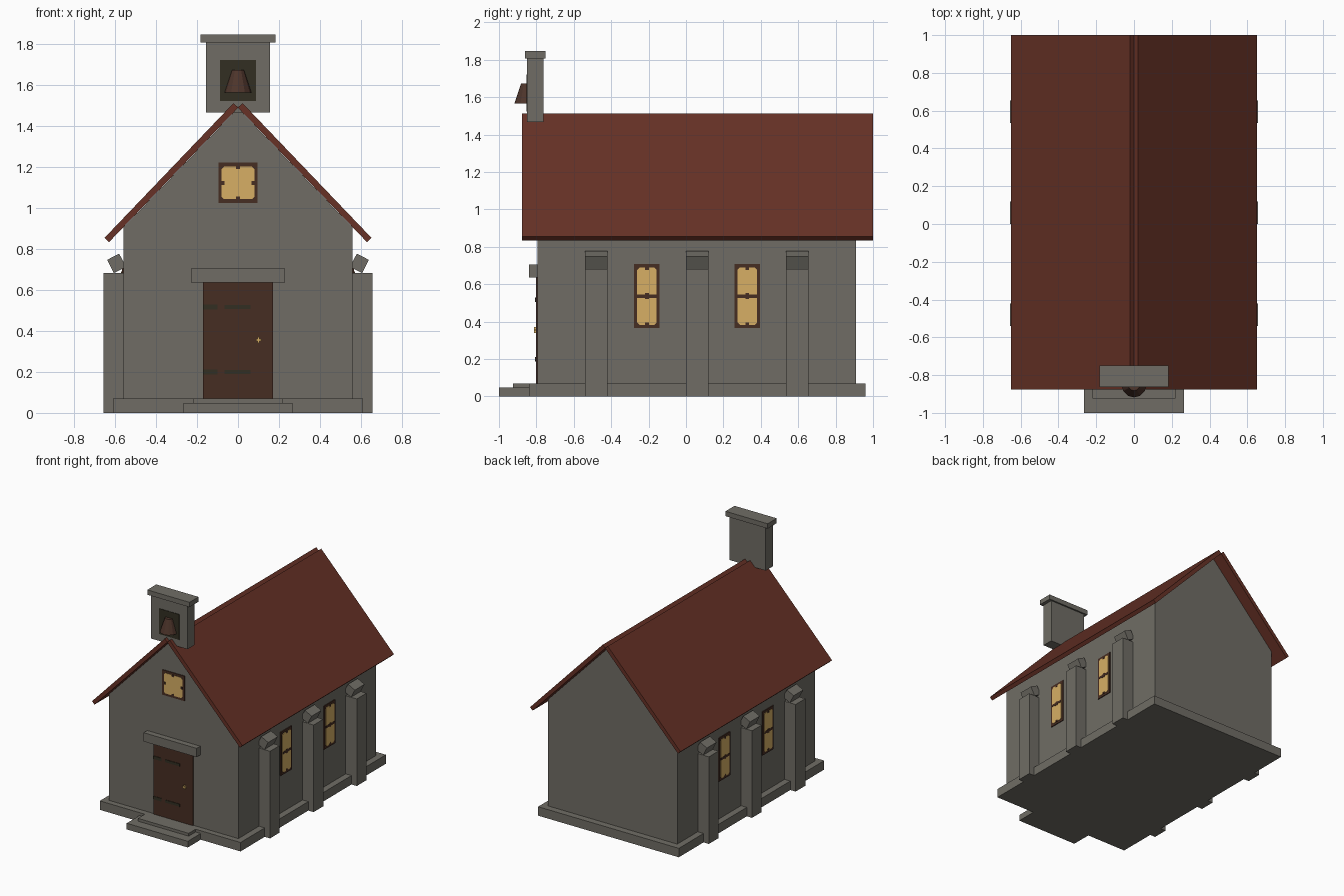
import bpy, bmesh, math

if "Cube" in bpy.data.objects:
    bpy.data.objects.remove(bpy.data.objects["Cube"])


def material(name, rgb):
    m = bpy.data.materials.new(name)
    m.diffuse_color = (*rgb, 1)
    m.use_nodes = True
    m.node_tree.nodes["Principled BSDF"].inputs["Base Color"].default_value = m.diffuse_color
    return m


STONE = material("grey stone", (0.16, 0.152, 0.13))
ROOF = material("red brown tile", (0.135, 0.031, 0.019))
WOOD = material("dark wood", (0.062, 0.026, 0.016))
GLASS = material("warm glass", (0.68, 0.43, 0.13))
IRON = material("dark iron", (0.032, 0.028, 0.016))
BELL = material("dark bronze", (0.075, 0.035, 0.024))


def finish(name, bm, mat):
    bmesh.ops.recalc_face_normals(bm, faces=bm.faces)
    me = bpy.data.meshes.new(name)
    bm.to_mesh(me)
    bm.free()
    me.materials.append(mat)
    ob = bpy.data.objects.new(name, me)
    bpy.context.collection.objects.link(ob)
    return ob


def prism(name, pts, a, b, mat, to3d=lambda u, v, d: (u, d, v)):
    """Extrude a 2D profile between depths a and b (default: xz profile along y)."""
    bm = bmesh.new()
    lo = [bm.verts.new(to3d(u, v, a)) for u, v in pts]
    hi = [bm.verts.new(to3d(u, v, b)) for u, v in pts]
    bm.faces.new(lo)
    bm.faces.new(hi)
    n = len(pts)
    for i in range(n):
        j = (i + 1) % n
        bm.faces.new((lo[i], lo[j], hi[j], hi[i]))
    return finish(name, bm, mat)


def rect(u0, u1, v0, v1):
    return [(u0, v0), (u1, v0), (u1, v1), (u0, v1)]


def box(name, x, y, z, mat):
    return prism(name, rect(*x, *z), *y, mat)


# Plinth and entrance steps
box("plinth", (-.61, .61), (-.84, .96), (0, .07), STONE)
box("upper_step", (-.22, .22), (-.925, -.8), (0, .07), STONE)
box("lower_step", (-.265, .265), (-1, -.8), (0, .048), STONE)

# Gabled walls
prism("walls", [(-.56, .03), (.56, .03), (.56, .904), (0, 1.487), (-.56, .904)],
      -.795, .908, STONE)

# Roof slabs and buttresses, mirrored
for s, side in ((1, "right"), (-1, "left")):
    def mir(pts):
        return [(s * x, z) for x, z in pts]
    prism(f"roof_{side}", mir([(.022, 1.512), (.652, .854), (.63, .833), (-.001, 1.49)]),
          -.877, 1.0, ROOF)
    for i, y in enumerate((-.48, .059, .594)):
        prism(f"buttress_{side}_{i}", mir(rect(.54, .656, 0, .682)), y - .06, y + .06, STONE)
        prism(f"buttress_cap_{side}_{i}",
              mir([(.58, .777), (.639, .747), (.606, .682), (.546, .712)]),
              y - .06, y + .06, STONE)


def window(name, u, v, w, h, place, full_bar):
    """Wooden frame, chamfered glass plate and glazing bars."""
    def r(du, dv, cu=0, cv=0):
        return rect(u + cu - du, u + cu + du, v + cv - dv, v + cv + dv)
    prism(name + "_frame", r(w, h), -.02, .006, WOOD, place)
    gw, gh, c = w - .016, h - .018, .012
    pane = []
    for sx, sz in ((1, 1), (-1, 1), (-1, -1), (1, -1)):
        a = (u + sx * gw, v + sz * (gh - c))
        b = (u + sx * (gw - c), v + sz * gh)
        pane += [a, b] if sx * sz > 0 else [b, a]
    prism(name + "_glass", pane, -.01, .009, GLASS, place)
    for t in (-1, 1):
        prism(f"{name}_post_{t}", r(.01, .007, 0, t * (gh - .006)), 0, .011, WOOD, place)
        if not full_bar:
            prism(f"{name}_bar_{t}", r(.007, .01, t * (gw - .006), 0), 0, .011, WOOD, place)
    if full_bar:
        prism(name + "_bar", r(gw, .009), 0, .011, WOOD, place)
        for t in (-1, 1):
            prism(f"{name}_stub_{t}", r(.01, .016), 0, .011, WOOD, place)


# Windows: one in the front gable, two on each long side
window("gable_window", 0, 1.123, .096, .098, lambda u, v, d: (u, -.795 - d, v), False)
for s, side in ((1, "right"), (-1, "left")):
    for i, y in enumerate((-.209, .328)):
        window(f"side_window_{side}_{i}", y, .536, .068, .171,
               lambda u, v, d, s=s: (s * (.56 + d), u, v), True)

# Door with lintel, strap hinges and handle
box("door", (-.17, .17), (-.803, -.78), (.07, .64), WOOD)
box("lintel", (-.23, .23), (-.84, -.78), (.637, .706), STONE)
for i, z in enumerate((.2, .516)):
    box(f"hinge_plate_{i}", (-.17, -.1), (-.807, -.79), (z - .012, z + .012), IRON)
    box(f"hinge_strap_{i}", (-.066, .06), (-.807, -.79), (z - .01, z + .01), IRON)
box("handle_bar", (.087, .115), (-.812, -.79), (.35, .36), GLASS)
box("handle_post", (.096, .106), (-.812, -.79), (.34, .37), GLASS)

# Bell gable: stone block, cap, dark opening and bell
box("bell_gable", (-.157, .157), (-.85, -.762), (1.467, 1.808), STONE)
box("bell_gable_cap", (-.183, .183), (-.862, -.75), (1.808, 1.846), STONE)
box("bell_opening", (-.088, .088), (-.854, -.84), (1.523, 1.722), IRON)
bm = bmesh.new()
bmesh.ops.create_cone(bm, cap_ends=True, segments=12, radius1=.066, radius2=.03, depth=.108)
bmesh.ops.translate(bm, verts=bm.verts, vec=(0, -.852, 1.619))
finish("bell", bm, BELL)
